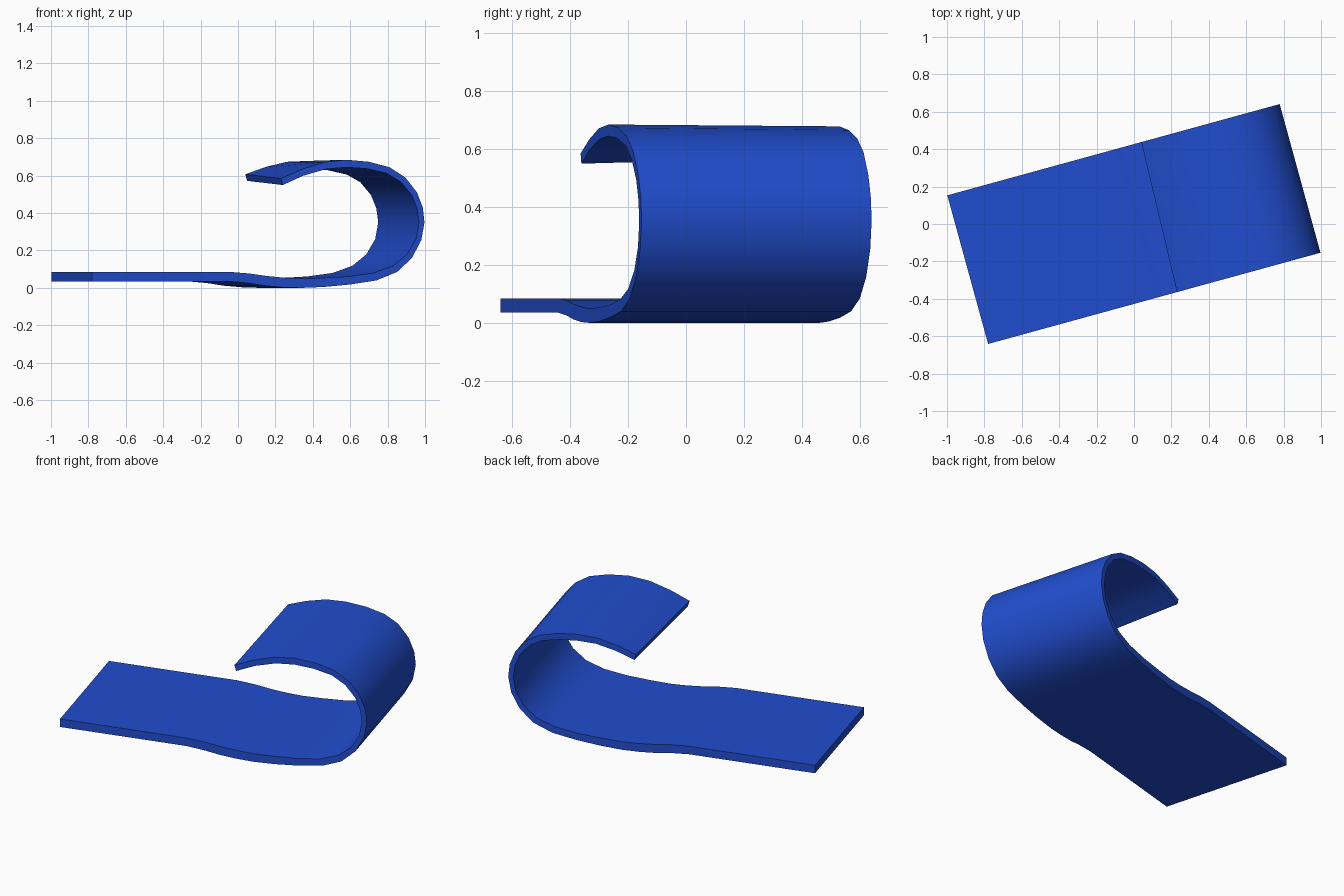
import bpy, bmesh, math

if "Cube" in bpy.data.objects:
    bpy.data.objects.remove(bpy.data.objects["Cube"])

ANGLE = math.radians(15.35)
C, S = math.cos(ANGLE), math.sin(ANGLE)
HALF_WIDTH = 0.412

# Side profile: outer x, z, inner x, z
PROFILE = [
    (-0.78, 0.035, -0.78, 0.085),
    (-0.05, 0.035, -0.04, 0.085),
    (0.05, 0.026, 0.06, 0.077),
    (0.14, 0.012, 0.15, 0.064),
    (0.24, 0.003, 0.25, 0.054),
    (0.34, 0.0, 0.34, 0.05),
    (0.46, 0.005, 0.45, 0.053),
    (0.60, 0.018, 0.59, 0.061),
    (0.74, 0.040, 0.725, 0.08),
    (0.85, 0.085, 0.83, 0.118),
    (0.93, 0.160, 0.905, 0.18),
    (0.98, 0.255, 0.952, 0.262),
    (0.997, 0.35, 0.968, 0.35),
    (0.988, 0.43, 0.958, 0.424),
    (0.957, 0.51, 0.93, 0.495),
    (0.895, 0.59, 0.872, 0.565),
    (0.81, 0.645, 0.795, 0.613),
    (0.70, 0.674, 0.69, 0.637),
    (0.58, 0.685, 0.58, 0.645),
    (0.46, 0.672, 0.47, 0.635),
    (0.34, 0.634, 0.35, 0.6),
    (0.23, 0.585, 0.24, 0.55),
]
N = len(PROFILE)


def place(x, z, side, i):
    """Point on the near (-1) or far (+1) edge; the far edge twists a little at the curl."""
    u = (x - HALF_WIDTH * S) / C
    if side > 0 and i > 15:
        t = (i - 15) / (N - 16)
        u += 0.028 * t
        z += -0.014 * min(t, 1 - t) * 2 * (1 - t) + 0.022 * t ** 3 - 0.004 * (1 - t)
    v = side * HALF_WIDTH
    return (u * C - v * S, u * S + v * C, z)


# Curled strip: loft of rectangular cross-sections along the profile
bm = bmesh.new()
rings = []
for i, (ox, oz, ix, iz) in enumerate(PROFILE):
    rings.append([bm.verts.new(place(ox, oz, -1, i)), bm.verts.new(place(ox, oz, 1, i)),
                  bm.verts.new(place(ix, iz, 1, i)), bm.verts.new(place(ix, iz, -1, i))])
for a, b in zip(rings, rings[1:]):
    for k in range(4):
        j = (k + 1) % 4
        bm.faces.new((a[k], a[j], b[j], b[k]))
bm.faces.new(rings[0])
bm.faces.new(rings[-1])
bmesh.ops.recalc_face_normals(bm, faces=bm.faces)
mesh = bpy.data.meshes.new("curled_strip")
bm.to_mesh(mesh)
bm.free()
strip = bpy.data.objects.new("curled_strip", mesh)
bpy.context.collection.objects.link(strip)

# Blue colour
blue = bpy.data.materials.new("blue")
blue.diffuse_color = (0.015, 0.075, 0.62, 1)
blue.use_nodes = True
blue.node_tree.nodes["Principled BSDF"].inputs["Base Color"].default_value = blue.diffuse_color
mesh.materials.append(blue)

# Smooth bends with crisp borders
bpy.context.view_layer.objects.active = strip
strip.select_set(True)
bpy.ops.object.shade_smooth_by_angle(angle=math.radians(40))
